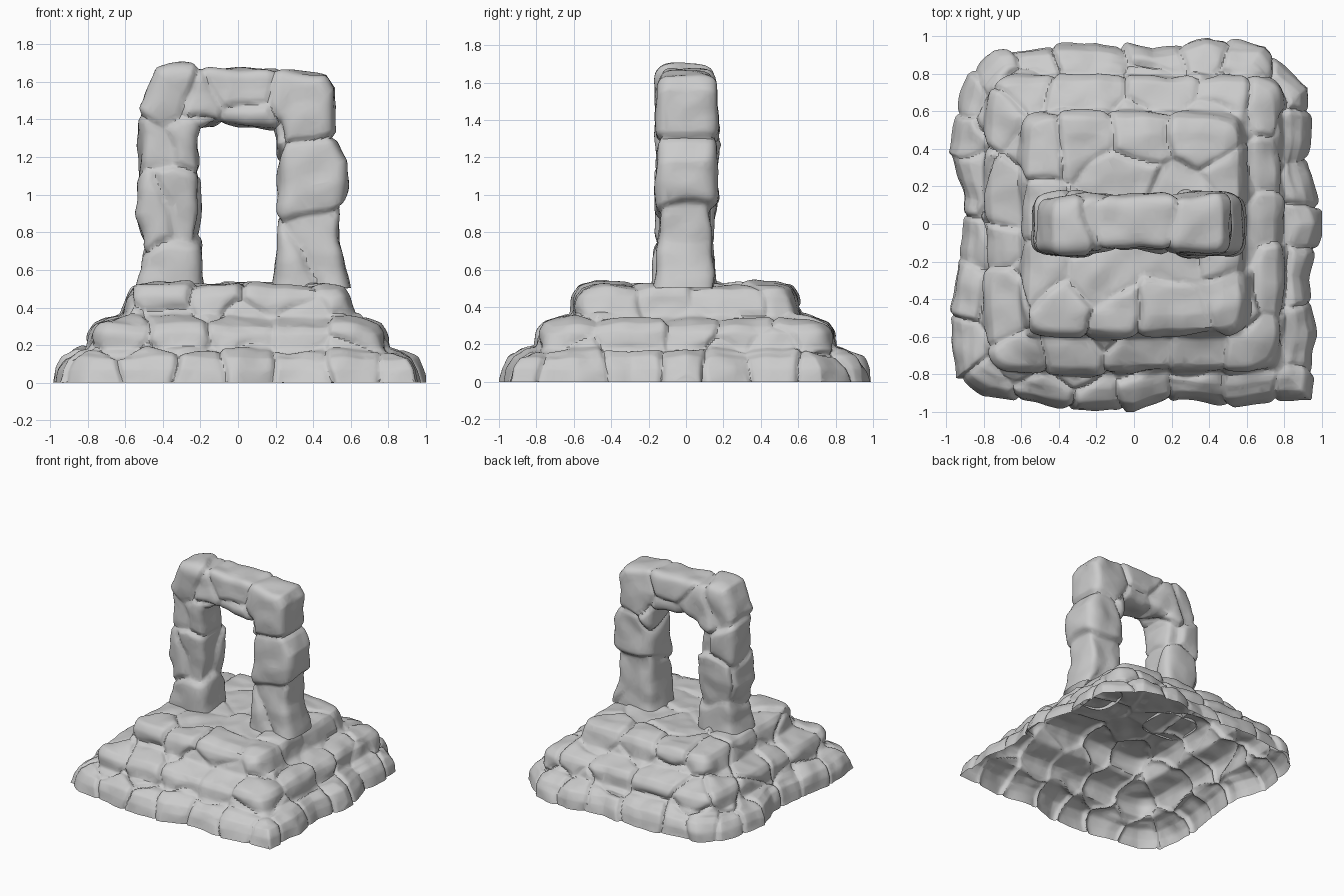
import bpy, bmesh, math, random
from mathutils import Vector, kdtree, noise

random.seed(11)
if "Cube" in bpy.data.objects:
    bpy.data.objects.remove(bpy.data.objects["Cube"])

stone = bpy.data.materials.new("grey stone")
stone.use_nodes = True
GREY = (0.6, 0.6, 0.6, 1)
stone.diffuse_color = GREY
stone.node_tree.nodes["Principled BSDF"].inputs["Base Color"].default_value = GREY


def along(points, t):
    """Point at fraction t of the length of a polyline."""
    lengths = [(b - a).length for a, b in zip(points, points[1:])]
    left = t * sum(lengths)
    for a, b, l in zip(points, points[1:], lengths):
        if left <= l:
            return a.lerp(b, left / l)
        left -= l
    return points[-1].copy()


def squircle(u, v, p):
    """Rounded-square position of a point on the unit square outline."""
    k = (abs(u) ** p + abs(v) ** p) ** (1 / p)
    return u / k, v / k


def square_ring(n, jitter=0):
    """Points round the unit square, with optional uneven spacing."""
    c = [Vector(q) for q in ((-1, -1), (1, -1), (1, 1), (-1, 1), (-1, -1))]
    return [along(c, (i + random.uniform(0, jitter)) / n) for i in range(n)]


def carve_stones(bm, seeds, depth, width):
    """Split a surface into flat-faced stones, one per seed, with grooves between."""
    tree = kdtree.KDTree(len(seeds))
    for i, s in enumerate(seeds):
        tree.insert(s, i)
    tree.balance()
    lift = [random.uniform(-0.01, 0.006) for s in seeds]
    tilt = [Vector(random.uniform(-0.1, 0.1) for k in range(3)) for s in seeds]
    bm.normal_update()
    moves = []
    for v in bm.verts:
        q = v.co + noise.noise_vector(v.co * 4) * 0.05
        (a, i, da), (b, j, db) = tree.find_n(q, 2)
        edge = (db * db - da * da) / (2 * (b - a).length)
        rise = 1 - math.exp(-edge / width)
        bump = lift[i] + tilt[i].dot(v.co - a) + 0.016 * noise.noise(v.co * 8)
        moves.append(v.normal * (rise * (depth + bump) - depth))
    for v, m in zip(bm.verts, moves):
        v.co += m
    # Even out the groove edges
    inside = [v for v in bm.verts if not v.is_boundary]
    for k in range(2):
        bmesh.ops.smooth_vert(bm, verts=inside, factor=0.5,
                              use_axis_x=True, use_axis_y=True, use_axis_z=True)


def finish(name, bm, ratio):
    mesh = bpy.data.meshes.new(name)
    bm.to_mesh(mesh)
    bm.free()
    mesh.materials.append(stone)
    obj = bpy.data.objects.new(name, mesh)
    bpy.context.collection.objects.link(obj)
    bpy.ops.object.select_all(action="DESELECT")
    obj.select_set(True)
    bpy.context.view_layer.objects.active = obj
    # Chiselled facets
    mod = obj.modifiers.new("facets", "DECIMATE")
    mod.ratio = ratio
    bpy.ops.object.modifier_apply(modifier=mod.name)
    bpy.ops.object.shade_smooth_by_angle(angle=math.radians(32))


# Worn outline of the lowest step, anticlockwise from the left
outline = [Vector(p) for p in (
    (-0.91, 0.02), (-0.95, -0.2), (-0.98, -0.5), (-0.95, -0.82), (-0.8, -0.91), (-0.4, -0.98),
    (0, -1), (0.24, -0.93), (0.5, -0.97), (0.94, -0.93), (0.98, -0.6), (0.93, -0.3),
    (1, 0), (0.92, 0.3), (0.94, 0.55), (0.93, 0.73), (0.77, 0.87), (0.7, 0.95), (0.4, 1),
    (0.1, 0.92), (-0.2, 0.97), (-0.75, 0.93), (-0.89, 0.8), (-0.97, 0.52), (-1, 0.38),
    (-0.91, 0.14))]
edges = list(zip(outline, outline[1:] + outline[:1]))


def reach(d):
    """Distance from the centre to the outline in direction d."""
    for a, b in edges:
        if a.cross(d) >= 0 and d.cross(b) >= 0 and d.dot(a + b) > 0:
            return a.cross(b) / d.cross(b - a)
    return 1


def worn(x, y, R):
    """Unit-square point scaled to radius R, following the outline near the rim."""
    d = Vector((x, y))
    blend = max(0, min(1, (R - 0.79) / 0.12))
    return d * R * (1 + blend * (reach(d.normalized()) / d.length - 1))


# Stepped base: hollow shell, open below, as (radius, height) from the centre out
profile = [Vector(p) for p in (
    (0, 0.53), (0.48, 0.525), (0.56, 0.505), (0.59, 0.46), (0.615, 0.36),
    (0.69, 0.335), (0.755, 0.31), (0.785, 0.27), (0.805, 0.185),
    (0.88, 0.165), (0.95, 0.13), (0.985, 0.07), (1, 0))]
bm = bmesh.new()
bmesh.ops.create_grid(bm, x_segments=240, y_segments=240, size=1)
for v in bm.verts:
    r = max(abs(v.co.x), abs(v.co.y))
    if r < 1e-6:
        v.co = (0, 0, profile[0].y)
        continue
    R, z = along(profile, r)
    x, y = squircle(v.co.x / r, v.co.y / r, 12)
    v.co = worn(x, y, R).to_3d() + Vector((0, 0, z))

# One uneven row of stones per step, plus the paving on top
seeds = []
for R, z, count, spread in ((0.93, 0.08, 25, 0.05), (0.72, 0.255, 17, 0.05),
                            (0.5, 0.44, 12, 0.05), (0.2, 0.53, 5, 0.08)):
    for p in square_ring(count, 0.6):
        x, y = squircle(p.x, p.y, 12)
        at = worn(x, y, R) * (1 + random.uniform(-spread, spread) / R)
        seeds.append(Vector((at.x, at.y, z + random.uniform(-0.03, 0.03))))
carve_stones(bm, seeds, 0.026, 0.011)

# Seat the rim on the ground and keep the stones inside the footprint
for v in bm.verts:
    v.co.x = max(-1, min(1, v.co.x))
    v.co.y = max(-1, min(1, v.co.y))
    v.co.z = 0 if v.is_boundary else max(v.co.z, 0)
finish("stepped_base", bm, 0.25)

# Gateway: outer and inner outline pairs, left foot over the top to right foot
outer = ((-0.55, 0.5), (-0.515, 0.6), (-0.5, 0.76), (-0.54, 0.9), (-0.525, 1.2),
         (-0.53, 1.47), (-0.43, 1.67), (-0.3, 1.69), (0, 1.68), (0.25, 1.675), (0.47, 1.635),
         (0.515, 1.57), (0.505, 1.32), (0.575, 1.18), (0.565, 0.95), (0.54, 0.75), (0.575, 0.5))
inner = ((-0.19, 0.5), (-0.2, 0.6), (-0.2, 0.8), (-0.195, 0.95), (-0.2, 1.15),
         (-0.215, 1.3), (-0.2, 1.35), (-0.15, 1.37), (0, 1.36), (0.14, 1.36), (0.205, 1.36),
         (0.215, 1.31), (0.215, 1.2), (0.215, 1.1), (0.21, 0.95), (0.21, 0.75), (0.205, 0.5))
outer = [Vector((x, 0, z)) for x, z in outer]
inner = [Vector((x, 0, z)) for x, z in inner]
stations = []
for i in range(len(outer) - 1):
    n = max(3, round((outer[i + 1] - outer[i]).length / 0.013))
    stations += [(outer[i].lerp(outer[i + 1], k / n), inner[i].lerp(inner[i + 1], k / n))
                 for k in range(n)]
stations.append((outer[-1], inner[-1]))

bm = bmesh.new()
rings = []
section = [squircle(p.x, p.y, 4.5) for p in square_ring(88)]
for o, i in stations:
    # The lintel is thinner than the legs, and the right corner sits back
    lintel = max(0, 1 - abs(o.x) / 0.45) if o.z > 1.6 else 0
    corner = max(0, min(1, (o.x - 0.25) / 0.2)) * max(0, min(1, (o.z - 1.2) / 0.2))
    half = 0.158 - 0.014 * lintel + 0.006 * corner
    lean = Vector((0, 0.012 * max(lintel, corner), 0))
    rings.append([bm.verts.new(i.lerp(o, 0.5 + 0.5 * s) + Vector((0, t * half, 0)) + lean)
                  for s, t in section])
for a, b in zip(rings, rings[1:]):
    for k in range(len(a)):
        m = (k + 1) % len(a)
        bm.faces.new((a[k], a[m], b[m], b[k]))
bmesh.ops.recalc_face_normals(bm, faces=bm.faces)

blocks = ((-0.35, 0, 0.6), (-0.47, -0.06, 0.94), (-0.29, -0.1, 1), (-0.34, 0.14, 0.93),
          (-0.46, 0, 1.24), (-0.24, -0.06, 1.28), (-0.42, 0, 1.52), (-0.2, 0.02, 1.45),
          (0.02, 0, 1.6), (0.06, 0, 1.33), (0.36, -0.02, 1.5),
          (0.4, -0.05, 1.1), (0.45, -0.02, 0.74), (0.3, 0.02, 0.66))
carve_stones(bm, [Vector(b) for b in blocks], 0.026, 0.012)
finish("stone_gateway", bm, 0.25)
